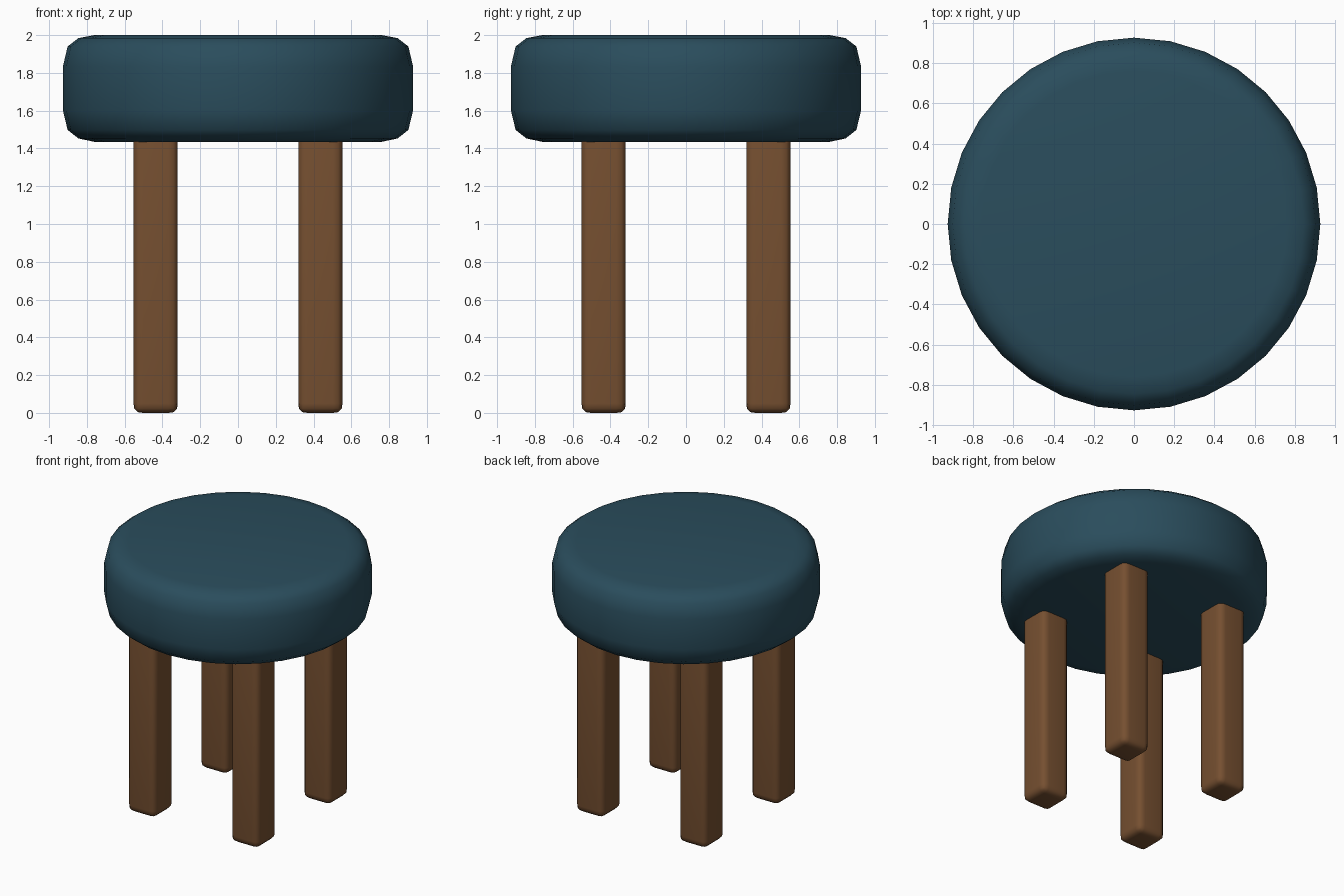
import bpy, bmesh, math

if "Cube" in bpy.data.objects:
    bpy.data.objects.remove(bpy.data.objects["Cube"])


def material(name, rgb):
    m = bpy.data.materials.new(name)
    m.diffuse_color = (*rgb, 1)
    m.use_nodes = True
    m.node_tree.nodes["Principled BSDF"].inputs["Base Color"].default_value = m.diffuse_color
    return m


def add_object(name, bm, mat):
    bmesh.ops.recalc_face_normals(bm, faces=bm.faces)
    for f in bm.faces:
        f.smooth = True
    mesh = bpy.data.meshes.new(name)
    bm.to_mesh(mesh)
    bm.free()
    mesh.materials.append(mat)
    ob = bpy.data.objects.new(name, mesh)
    bpy.context.collection.objects.link(ob)
    return ob


teal = material("teal_fabric", (0.023, 0.074, 0.108))
wood = material("brown_wood", (0.180, 0.079, 0.030))

# Round cushion seat: 32-sided rounded profile
SIDES = 32
profile = [(0.76, 1.435), (0.845, 1.453), (0.902, 1.498), (0.927, 1.602),
           (0.927, 1.833), (0.902, 1.940), (0.845, 1.984), (0.76, 2.0)]
bm = bmesh.new()
rings = [[bm.verts.new((r * math.cos(math.tau * i / SIDES),
                        r * math.sin(math.tau * i / SIDES), z))
          for i in range(SIDES)] for r, z in profile]
for a, b in zip(rings, rings[1:]):
    for i in range(SIDES):
        j = (i + 1) % SIDES
        bm.faces.new((a[i], a[j], b[j], b[i]))
bm.faces.new(rings[0])
bm.faces.new(rings[-1])
add_object("seat", bm, teal)

# Four square legs with rounded edges, tops sunk into the seat
LEG_W, LEG_H, LEG_POS = 0.234, 1.52, 0.436
for name, sx, sy in (("front_left_leg", -1, -1), ("front_right_leg", 1, -1),
                     ("back_left_leg", -1, 1), ("back_right_leg", 1, 1)):
    bm = bmesh.new()
    bmesh.ops.create_cube(bm, size=1)
    for v in bm.verts:
        v.co = (sx * LEG_POS + v.co.x * LEG_W,
                sy * LEG_POS + v.co.y * LEG_W,
                (v.co.z + 0.5) * LEG_H)
    bmesh.ops.bevel(bm, geom=bm.edges[:], offset=0.05, segments=3,
                    profile=0.6, affect='EDGES')
    add_object(name, bm, wood)
